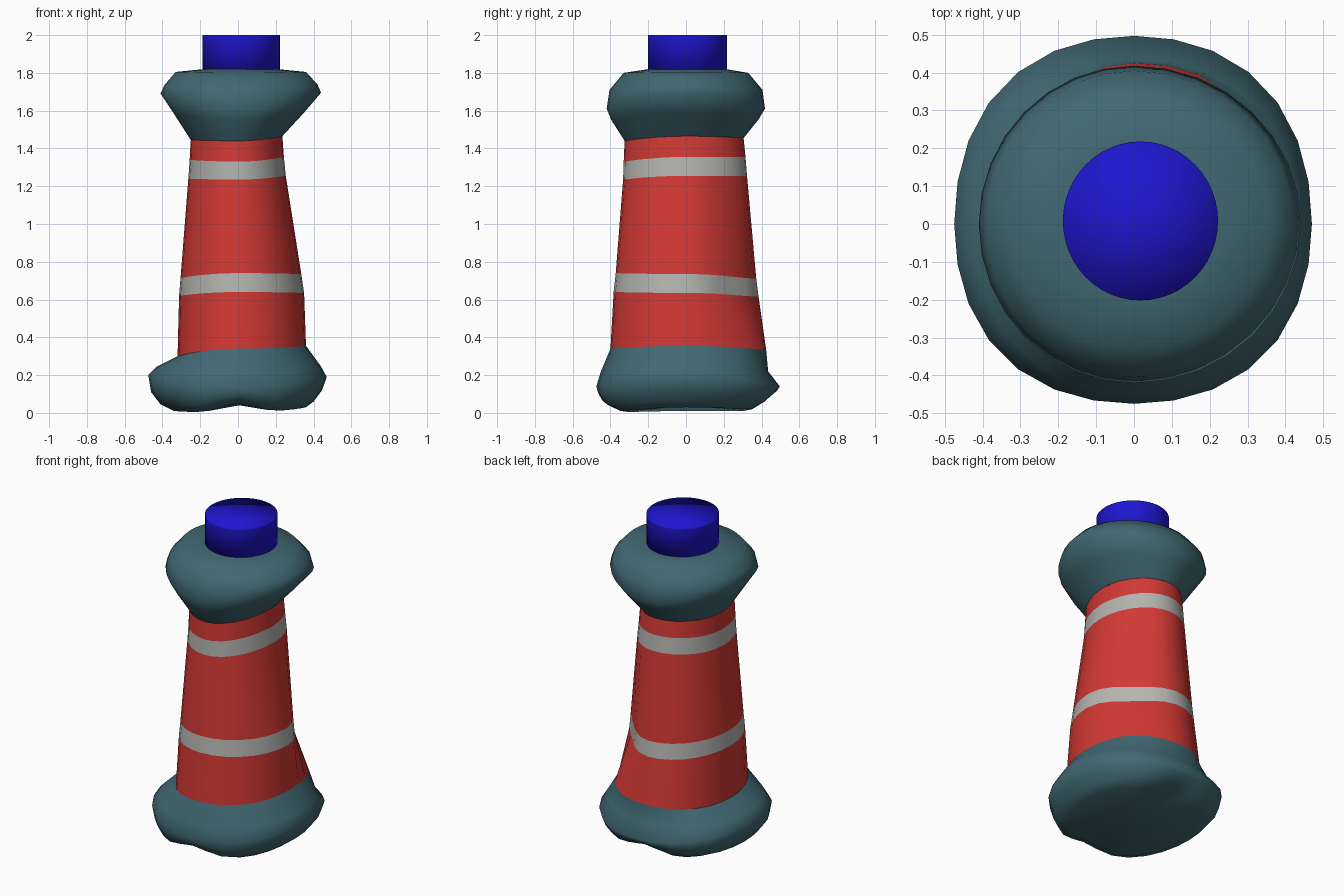
import bpy, bmesh
from math import sin, cos, tau

if "Cube" in bpy.data.objects:
    bpy.data.objects.remove(bpy.data.objects["Cube"])


def material(name, rgb):
    m = bpy.data.materials.new(name)
    m.diffuse_color = (*rgb, 1)
    m.use_nodes = True
    m.node_tree.nodes["Principled BSDF"].inputs["Base Color"].default_value = m.diffuse_color
    return m


TEAL = material("teal", (0.052, 0.138, 0.17))
RED = material("red", (0.64, 0.040, 0.034))
GREY = material("light_grey", (0.45, 0.45, 0.43))
BLUE = material("blue", (0.013, 0.008, 0.63))


def ring_points(ring, sides):
    # ring: x left/right, y front/back, z left/right/front/back,
    # optional corner swell, notch height, extra swell of the back right corner
    xl, xr, yf, yb, zl, zr, zf, zb, swell, notch, corner = (tuple(ring) + (0, 0, 0))[:11]
    pts = []
    for i in range(sides):
        a = tau * i / sides
        c, s = cos(a), sin(a)
        k = 1 + (swell + (corner if c > 0 and s > 0 else 0)) * sin(2 * a) ** 2
        x = c * k * (xr if c > 0 else -xl)
        y = s * k * (yb if s > 0 else -yf)
        z = c * c * (zr if c > 0 else zl) + s * s * (zb if s > 0 else zf)
        pts.append((x, y, z + notch * s ** 16))
    return pts


def loft(name, rings, mat, sides=28, bottom=None, top=None):
    bm = bmesh.new()
    loops = [[bm.verts.new(p) for p in ring_points(r, sides)] for r in rings]
    for lo, hi in zip(loops, loops[1:]):
        for i in range(sides):
            j = (i + 1) % sides
            bm.faces.new((lo[i], lo[j], hi[j], hi[i]))
    # fan caps, wound to face outwards
    for loop, z, flip in ((loops[0], bottom, True), (loops[-1], top, False)):
        if z is not None:
            mid = bm.verts.new((sum(v.co.x for v in loop) / sides,
                                sum(v.co.y for v in loop) / sides, z))
            for i in range(sides):
                tri = (loop[i], loop[(i + 1) % sides], mid)
                bm.faces.new(tri[::-1] if flip else tri)
    for f in bm.faces:
        f.smooth = True
    me = bpy.data.meshes.new(name)
    bm.to_mesh(me)
    bm.free()
    ob = bpy.data.objects.new(name, me)
    bpy.context.collection.objects.link(ob)
    me.materials.append(mat)
    return ob


# lumpy base skirt with a shallow channel running front to back
base_top = (-.32, .36, -.40, .425, .30, .355, .34, .33, .02, 0, .04)
loft("base_skirt", [
    (-.34, .36, -.38, .38, .01, .03, .0, .01, .035, .05),
    (-.41, .40, -.45, .45, .045, .06, .03, .05, .035, .05),
    (-.46, .445, -.465, .48, .11, .12, .085, .095, .035, .02),
    (-.475, .47, -.475, .497, .20, .19, .14, .14, .035),
    (-.43, .44, -.45, .435, .245, .245, .22, .22, .02, 0, .01),
    base_top], TEAL, bottom=.04)

# tapering tower: alternating red and grey bands share their edge rings
edges = [
    base_top,
    (-.312, .35, -.383, .384, .62, .635, .64, .615, 0, 0, -.14),
    (-.304, .335, -.372, .372, .715, .735, .74, .71, 0, 0, -.12),
    (-.263, .253, -.333, .323, 1.24, 1.255, 1.235, 1.255),
    (-.256, .243, -.330, .315, 1.34, 1.355, 1.33, 1.355),
    (-.25, .235, -.325, .305, 1.445, 1.465, 1.44, 1.455)]
names = ["lower_wall", "lower_band", "middle_wall", "upper_band", "upper_wall"]
for i, name in enumerate(names):
    loft(name, edges[i:i + 2], GREY if i % 2 else RED)

# flared gallery collar
loft("gallery_collar", [
    edges[-1],
    (-.34, .35, -.395, .385, 1.585, 1.59, 1.55, 1.555),
    (-.41, .44, -.42, .418, 1.69, 1.695, 1.61, 1.61),
    (-.39, .42, -.405, .405, 1.735, 1.74, 1.71, 1.71),
    (-.33, .36, -.33, .33, 1.805, 1.805, 1.80, 1.80),
    (-.18, .21, -.20, .21, 1.82, 1.82, 1.82, 1.82)],
    TEAL, sides=32, top=1.82)

# lamp cylinder with a softly shaded top
lamp = loft("lamp", [(-.205, .205, -.21, .21) + (z,) * 4 for z in (1.79, 1.99, 2.0)],
            BLUE, sides=48, bottom=1.79, top=2.0)
lamp.location = (.017, .008, 0)
